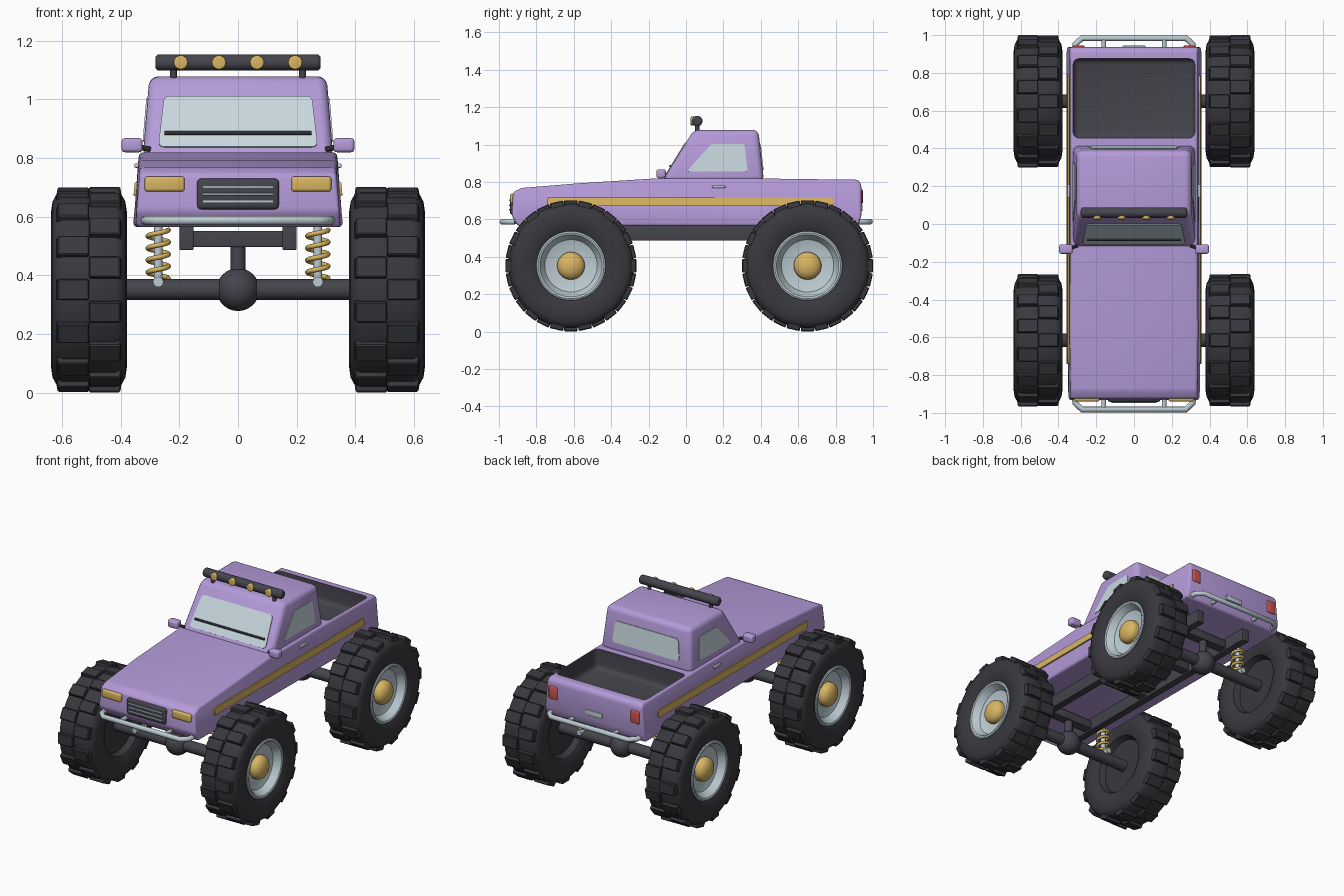
import bpy, bmesh, math
from mathutils import Vector, Matrix

if "Cube" in bpy.data.objects:
    bpy.data.objects.remove(bpy.data.objects["Cube"])


def material(name, rgb):
    m = bpy.data.materials.new(name)
    lin = [((c / 255 + 0.055) / 1.055) ** 2.4 for c in rgb]
    m.diffuse_color = (*lin, 1)
    m.use_nodes = True
    m.node_tree.nodes["Principled BSDF"].inputs["Base Color"].default_value = m.diffuse_color
    return m


PURPLE = material("lavender paint", (181, 155, 218))
DARK = material("dark grey", (68, 68, 76))
TIRE = material("tire rubber", (56, 56, 62))
GOLD = material("gold", (216, 181, 98))
SILVER = material("silver", (188, 203, 210))
GLASS = material("pale glass", (200, 216, 223))
RED = material("red lamp", (208, 84, 78))


def finish(name, bm, mat, loc=(0, 0, 0), angle=35):
    bmesh.ops.recalc_face_normals(bm, faces=bm.faces)
    me = bpy.data.meshes.new(name)
    bm.to_mesh(me)
    bm.free()
    ob = bpy.data.objects.new(name, me)
    bpy.context.collection.objects.link(ob)
    me.materials.append(mat)
    ob.location = loc
    smooth(ob, angle)
    return ob


def smooth(ob, angle=35):
    bpy.ops.object.select_all(action='DESELECT')
    ob.select_set(True)
    bpy.context.view_layer.objects.active = ob
    bpy.ops.object.shade_smooth_by_angle(angle=math.radians(angle))


def bevel(bm, width, seg=3, min_angle=25):
    edges = [e for e in bm.edges if e.calc_face_angle(0) > math.radians(min_angle)]
    bmesh.ops.bevel(bm, geom=edges, offset=width, segments=seg, profile=0.5,
                    affect='EDGES', clamp_overlap=True)


def box(name, lo, hi, mat, round=0.0):
    bm = bmesh.new()
    bmesh.ops.create_cube(bm, size=1)
    for v in bm.verts:
        v.co = [(a + b) / 2 + c * (b - a) for a, b, c in zip(lo, hi, v.co)]
    if round:
        bevel(bm, round)
    return finish(name, bm, mat)


def rod(name, a, b, r, mat, seg=20, round=0.0):
    a, b = Vector(a), Vector(b)
    bm = bmesh.new()
    bmesh.ops.create_cone(bm, cap_ends=True, segments=seg, radius1=r, radius2=r, depth=(b - a).length)
    if round:
        bevel(bm, round, 4, 50)
    rot = (b - a).to_track_quat('Z', 'Y').to_matrix().to_4x4()
    bmesh.ops.transform(bm, matrix=Matrix.Translation((a + b) / 2) @ rot, verts=bm.verts)
    return finish(name, bm, mat)


def plate(name, pts, mat, round=0.02, thick=0.009):
    """Thin rounded plate centred on a flat outline."""
    bm = bmesh.new()
    f = bm.faces.new([bm.verts.new(p) for p in pts])
    bmesh.ops.bevel(bm, geom=bm.verts[:], offset=round, segments=4, profile=0.5, affect='VERTICES')
    bm.faces.ensure_lookup_table()
    f = bm.faces[0]
    f.normal_update()
    n = f.normal.copy()
    top = bmesh.ops.extrude_face_region(bm, geom=[f], use_keep_orig=True)
    moved = [g for g in top['geom'] if isinstance(g, bmesh.types.BMVert)]
    bmesh.ops.translate(bm, vec=n * thick, verts=moved)
    bmesh.ops.translate(bm, vec=n * -thick / 2, verts=bm.verts)
    return finish(name, bm, mat)


def lathe(name, profile, mat, loc, turn, seg=48):
    """Spin (radius, x) points about the x axis."""
    bm = bmesh.new()
    vs = [bm.verts.new((x, 0, r)) for r, x in profile]
    es = [bm.edges.new(p) for p in zip(vs, vs[1:])]
    bmesh.ops.spin(bm, geom=vs + es, cent=(0, 0, 0), axis=(1, 0, 0), angle=math.tau, steps=seg)
    bmesh.ops.remove_doubles(bm, verts=bm.verts, dist=1e-4)
    ob = finish(name, bm, mat, loc)
    ob.rotation_euler.z = turn
    return ob


def tube(name, pts, r, mat):
    cu = bpy.data.curves.new(name, 'CURVE')
    cu.dimensions = '3D'
    cu.bevel_depth, cu.bevel_resolution, cu.use_fill_caps = r, 3, True
    sp = cu.splines.new('POLY')
    sp.points.add(len(pts) - 1)
    for p, c in zip(sp.points, pts):
        p.co = (*c, 1)
        p.radius = 1
    sp.use_smooth = True
    cu.materials.append(mat)
    ob = bpy.data.objects.new(name, cu)
    bpy.context.collection.objects.link(ob)
    return ob


# Lower body: side profile pulled across, tapered upward and at the nose
bm = bmesh.new()
prof = [(-0.90, 0.565), (-0.932, 0.62), (-0.925, 0.745), (-0.88, 0.768), (-0.575, 0.793),
        (-0.15, 0.82), (0.3, 0.82), (0.92, 0.812), (0.937, 0.79), (0.937, 0.62), (0.92, 0.565)]
sides = []
for s in (-1, 1):
    row = []
    for y, z in prof:
        w = 0.357 - 0.02 * max(0, (z - 0.62) / 0.2)
        row.append(bm.verts.new((s * w * (0.975 if y < -0.8 else 1), y, z)))
    sides.append(row)
n = len(prof)
for i in range(n):
    j = (i + 1) % n
    bm.faces.new((sides[0][i], sides[0][j], sides[1][j], sides[1][i]))
bm.faces.new(sides[0])
bm.faces.new(sides[1][::-1])
bmesh.ops.recalc_face_normals(bm, faces=bm.faces)
bevel(bm, 0.024, 3, 20)
body = finish("body", bm, PURPLE)
body.data.materials.append(DARK)

# Cargo bed: hollow cut whose walls take the dark colour
cut = box("bed_cutter", (-0.322, 0.455, 0.69), (0.322, 0.875, 0.95), PURPLE, 0.03)
cut.data.materials.append(DARK)
for p in cut.data.polygons:
    p.material_index = 1
cut.hide_render = True
mod = body.modifiers.new("bed", 'BOOLEAN')
mod.operation, mod.object, mod.solver = 'DIFFERENCE', cut, 'EXACT'
bpy.ops.object.select_all(action='DESELECT')
body.select_set(True)
bpy.context.view_layer.objects.active = body
bpy.ops.object.modifier_apply(modifier="bed")
bpy.data.objects.remove(cut)
smooth(body)

# Cab
ZB, ZT = 0.80, 1.079


def cab_x(z):
    return 0.325 - 0.023 * (z - ZB) / (ZT - ZB)


def cab_front(z):
    return -0.13 + 0.172 * (z - ZB) / (ZT - ZB)


def cab_back(z):
    return 0.417 - 0.03 * (z - ZB) / (ZT - ZB)


bm = bmesh.new()
bmesh.ops.create_cube(bm, size=2)
for v in bm.verts:
    z = ZT if v.co.z > 0 else ZB
    v.co = (math.copysign(cab_x(z), v.co.x), cab_front(z) if v.co.y < 0 else cab_back(z), z)
bevel(bm, 0.032, 4)
finish("cab", bm, PURPLE)

# Windows and wiper
plate("windshield", [(x, cab_front(z), z) for x, z in
                     ((-0.272, 0.837), (0.272, 0.837), (0.252, 1.01), (-0.252, 1.01))], GLASS)
plate("rear_window", [(x, cab_back(z), z) for x, z in
                      ((0.24, 0.865), (-0.24, 0.865), (-0.225, 1.0), (0.225, 1.0))], GLASS)
rod("wiper", (-0.25, cab_front(0.885) - 0.006, 0.885), (0.25, cab_front(0.885) - 0.006, 0.885), 0.007, DARK, 8)

for s in (-1, 1):
    plate("side_window", [(s * cab_x(z), y, z) for y, z in
                          ((0.005, 0.857), (0.33, 0.857), (0.312, 1.003), (0.135, 1.003))], GLASS, 0.012)
    # Stripe, door handle and mirror
    plate("side_stripe", [(s * (0.357 - 0.1 * (z - 0.62)), y, z) for y, z in
                          ((-0.74, 0.672), (0.785, 0.672), (0.785, 0.717), (-0.74, 0.717))], GOLD, 0.008)
    box("door_handle", (s * 0.345 - 0.008, 0.14, 0.767), (s * 0.345 + 0.008, 0.21, 0.782), SILVER, 0.004)
    lo, hi = sorted((s * 0.325, s * 0.397))
    box("mirror", (lo, -0.158, 0.82), (hi, -0.108, 0.868), PURPLE, 0.012)
    rod("mirror_arm", (s * 0.30, -0.115, 0.83), (s * 0.345, -0.13, 0.84), 0.009, DARK, 10)
    # Headlights and tail lights
    lo, hi = sorted((s * 0.182, s * 0.318))
    box("headlight", (lo, -0.94, 0.686), (hi, -0.895, 0.738), GOLD, 0.01)
    lo, hi = sorted((s * 0.262, s * 0.324))
    box("tail_light", (lo, 0.90, 0.68), (hi, 0.945, 0.762), RED, 0.008)
    # Roof bar posts
    rod("light_bar_post", (s * 0.22, 0.06, 1.06), (s * 0.22, 0.06, 1.12), 0.012, DARK, 12)
    # Frame rails
    lo, hi = sorted((s * 0.152, s * 0.2))
    box("frame_rail", (lo, -0.80, 0.487), (hi, 0.84, 0.575), DARK, 0.004)

# Grille, rear plate
box("grille", (-0.14, -0.942, 0.625), (0.14, -0.90, 0.73), DARK, 0.014)
for z in (0.652, 0.677, 0.702):
    box("grille_bar", (-0.12, -0.947, z - 0.004), (0.12, -0.935, z + 0.004), SILVER, 0.002)
box("rear_plate", (-0.06, 0.93, 0.645), (0.06, 0.944, 0.678), SILVER, 0.004)

# Roof light bar with four lamps
rod("light_bar", (-0.282, 0.06, 1.126), (0.282, 0.06, 1.126), 0.028, DARK, 20, 0.014)
for x in (-0.195, -0.065, 0.065, 0.195):
    rod("roof_lamp", (x, 0.05, 1.126), (x, 0.025, 1.126), 0.024, GOLD, 20, 0.006)

# Tube bumpers
for s, y0, y1 in ((-1, -0.915, -0.982), (1, 0.92, 0.984)):
    tube("bumper", [(-0.315, y0, 0.588), (-0.31, (y0 + y1) / 2, 0.588), (-0.275, y1, 0.588),
                    (0.275, y1, 0.588), (0.31, (y0 + y1) / 2, 0.588), (0.315, y0, 0.588)], 0.016, SILVER)
    for x in (-0.16, 0.16):
        rod("bumper_strut", (x, y0 - s * 0.02, 0.588), (x, y1, 0.588), 0.012, SILVER, 12)

# Cross members
for y in (-0.615, -0.1, 0.3, 0.65):
    box("cross_member", (-0.17, y - 0.03, 0.497), (0.17, y + 0.03, 0.552), DARK, 0.004)

# Axles, suspension and wheels
tire_prof = [(0, -0.075), (0.17, -0.075), (0.185, -0.112), (0.215, -0.126), (0.26, -0.13), (0.30, -0.124),
             (0.322, -0.112), (0.333, -0.09), (0.333, 0.09), (0.322, 0.112), (0.30, 0.124), (0.26, 0.13),
             (0.215, 0.126), (0.185, 0.112), (0.175, 0.06)]
rim_prof = [(0.186, 0.10), (0.184, 0.118), (0.176, 0.122), (0.166, 0.118), (0.14, 0.075), (0.10, 0.062), (0, 0.06)]
hub_prof = [(0.074, 0.055)] + [(0.074 * math.cos(a * math.pi / 12), 0.08 + 0.045 * math.sin(a * math.pi / 12))
                               for a in range(7)]
for y in (-0.615, 0.65):
    rod("axle", (-0.45, y, 0.352), (0.45, y, 0.352), 0.036, DARK, 24)
    bm = bmesh.new()
    bmesh.ops.create_uvsphere(bm, u_segments=28, v_segments=16, radius=0.073)
    finish("differential", bm, DARK, (0, y, 0.352))
    rod("axle_post", (0, y, 0.38), (0, y, 0.52), 0.025, DARK, 20)
    for s in (-1, 1):
        x = s * 0.272
        rod("shock", (x, y, 0.37), (x, y, 0.575), 0.015, SILVER, 16)
        rod("shock_pin", (x, y - 0.055, 0.378), (x, y + 0.055, 0.378), 0.018, SILVER, 12)
        tube("coil_spring", [(x + 0.035 * math.cos(t * math.tau / 16), y + 0.035 * math.sin(t * math.tau / 16),
                              0.39 + 0.165 * t / 64) for t in range(65)], 0.0085, GOLD)
        loc, turn = (s * 0.508, y, 0.352), 0 if s > 0 else math.pi
        lathe("tire", tire_prof, TIRE, loc, turn)
        lathe("rim", rim_prof, SILVER, loc, turn)
        lathe("hub_cap", hub_prof, GOLD, loc, turn, 32)
        # Two staggered rows of tread blocks
        bm = bmesh.new()
        for k in range(28):
            side = 1 if k % 2 else -1
            m = (Matrix.Rotation(k * math.tau / 28, 4, 'X') @ Matrix.Translation((side * 0.056, 0, 0.333))
                 @ Matrix.Diagonal((0.112, 0.072, 0.034, 1)))
            made = bmesh.ops.create_cube(bm, size=1, matrix=m)['verts']
            for v in made:  # outer shoulder leans in
                if abs(v.co.x) > 0.1 and math.hypot(v.co.y, v.co.z) > 0.335:
                    v.co.x *= 0.95
        bevel(bm, 0.004, 1)
        treads = finish("tread_blocks", bm, TIRE, loc, 25)
        treads.rotation_euler.z = turn
